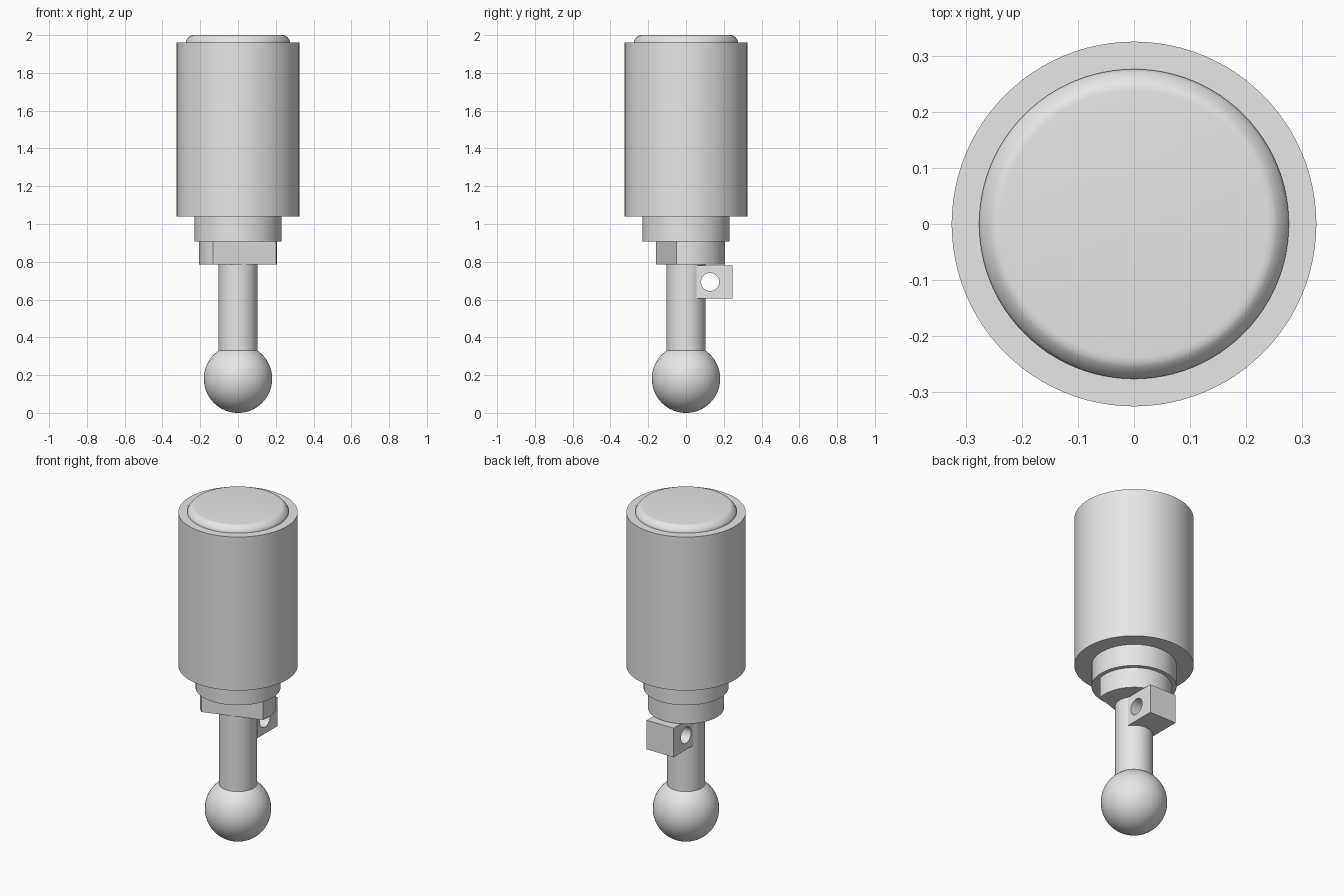
import bpy
import bmesh
from math import cos, sin, pi, radians
from mathutils import Matrix

cube = bpy.data.objects.get("Cube")
if cube:
    bpy.data.objects.remove(cube, do_unlink=True)

SIDES = 96
GREY = (0.8, 0.8, 0.8, 1.0)

grey = bpy.data.materials.new("plain_grey")
grey.use_nodes = True
grey.diffuse_color = GREY
grey.node_tree.nodes["Principled BSDF"].inputs["Base Color"].default_value = GREY


def finish(name, bm):
    """Turn a bmesh into a named grey object."""
    bmesh.ops.recalc_face_normals(bm, faces=bm.faces)
    mesh = bpy.data.meshes.new(name)
    bm.to_mesh(mesh)
    bm.free()
    mesh.materials.append(grey)
    obj = bpy.data.objects.new(name, mesh)
    bpy.context.collection.objects.link(obj)
    return obj


def activate(obj):
    bpy.ops.object.select_all(action='DESELECT')
    obj.select_set(True)
    bpy.context.view_layer.objects.active = obj


def lathe(name, profile):
    """Revolve (radius, height) points about z and close both ends."""
    bm = bmesh.new()
    rings = [[bm.verts.new((r * cos(2 * pi * i / SIDES), r * sin(2 * pi * i / SIDES), z))
              for i in range(SIDES)] for r, z in profile]
    for low, high in zip(rings, rings[1:]):
        for i in range(SIDES):
            j = (i + 1) % SIDES
            bm.faces.new((low[i], low[j], high[j], high[i]))
    bm.faces.new(rings[0])
    bm.faces.new(rings[-1])
    return finish(name, bm)


# Ball foot
bm = bmesh.new()
bmesh.ops.create_uvsphere(bm, u_segments=64, v_segments=32, radius=0.181,
                          matrix=Matrix.Translation((0, 0, 0.181)))
ball = finish("ball_foot", bm)

# Stem, neck ring, barrel and soft-edged cap
rod = lathe("stem", [(0.103, 0.25), (0.103, 0.80)])
neck = lathe("neck_ring", [(0.231, 0.908), (0.231, 1.05)])
barrel = lathe("barrel", [(0.325, 1.04), (0.325, 1.962)])
cap = lathe("top_cap", [(0.276, 1.95), (0.276, 1.968), (0.271, 1.978), (0.263, 1.987),
                        (0.255, 1.995), (0.247, 1.999), (0.238, 2.0)])

# Collar: a disc with one slanted flat cut off its front
bm = bmesh.new()
start, end, steps = radians(-14), radians(230), 64
arc = [start + (end - start) * i / steps for i in range(steps + 1)]
base = bm.faces.new([bm.verts.new((0.207 * cos(a), 0.207 * sin(a), 0.785)) for a in arc])
top = bmesh.ops.extrude_face_region(bm, geom=[base])["geom"]
bmesh.ops.translate(bm, vec=(0, 0, 0.13),
                    verts=[v for v in top if isinstance(v, bmesh.types.BMVert)])
if base.is_valid is False or len(bm.faces) < steps + 3:
    bm.faces.new([v for v in bm.verts if v.co.z < 0.8])
collar = finish("flatted_collar", bm)

# Rear lug
bm = bmesh.new()
bmesh.ops.create_cube(bm, size=1, matrix=Matrix.Translation((0, 0.15, 0.693))
                      @ Matrix.Diagonal((0.18, 0.19, 0.175, 1)))
lug = finish("rear_lug", bm)

# Cross hole through the lug and the back of the stem
bm = bmesh.new()
bmesh.ops.create_cone(bm, cap_ends=True, segments=48, radius1=0.048, radius2=0.048, depth=1,
                      matrix=Matrix.Translation((0, 0.128, 0.693))
                      @ Matrix.Rotation(pi / 2, 4, 'Y'))
cutter = finish("hole_cutter", bm)
cutter.hide_render = True
for part in (lug, rod):
    activate(part)
    cut = part.modifiers.new("cross_hole", 'BOOLEAN')
    cut.operation = 'DIFFERENCE'
    cut.solver = 'EXACT'
    cut.object = cutter
    bpy.ops.object.modifier_apply(modifier=cut.name)
bpy.data.objects.remove(cutter, do_unlink=True)

# Smooth round surfaces, crisp edges
for part in (ball, rod, neck, barrel, cap, collar, lug):
    activate(part)
    bpy.ops.object.shade_smooth_by_angle(angle=radians(35))
